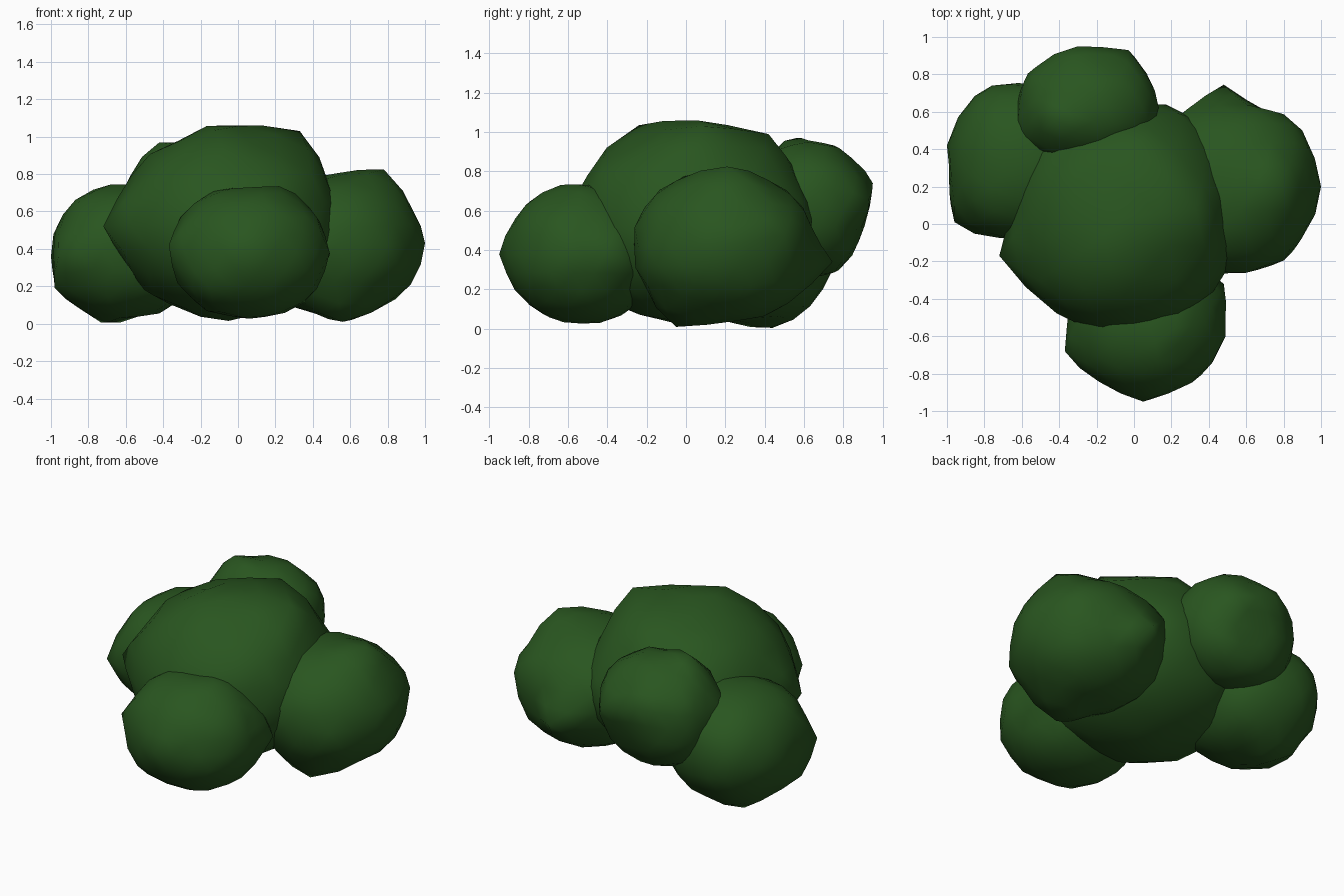
import bpy, bmesh, random
from mathutils import Vector

random.seed(7)

leaf = bpy.data.materials.new("leaf green")
leaf.diffuse_color = (0.022, 0.092, 0.014, 1)


def lobe(name, centre, radii, tips, p=2.25, jitter=0.02):
    """Lumpy smooth foliage ball; p above 2 makes it fuller.
    Each tip pulls the nearby surface out (or in) to that point."""
    c, r = Vector(centre), Vector(radii)
    bm = bmesh.new()
    bmesh.ops.create_icosphere(bm, subdivisions=3, radius=1)
    for v in bm.verts:
        d = v.co / sum(abs(k) ** p for k in v.co) ** (1 / p)
        v.co = c + d * random.uniform(1 - jitter, 1 + jitter) * r
    for t in tips:
        t = Vector(t)
        hit = min(bm.verts, key=lambda v: (v.co - c).angle(t - c))
        move = t - hit.co
        # neighbours follow part of the way, so the lumps are broad
        for e in hit.link_edges:
            e.other_vert(hit).co += move * 0.4
        hit.co = t
    for v in bm.verts:
        v.co.z = max(v.co.z, 0.005)
    for f in bm.faces:
        f.smooth = True
    me = bpy.data.meshes.new(name)
    bm.to_mesh(me)
    bm.free()
    me.materials.append(leaf)
    bpy.context.collection.objects.link(bpy.data.objects.new(name, me))


# large middle mass
lobe("centre_foliage", (-0.05, 0.03, 0.53), (0.59, 0.60, 0.49),
     [(0.33, 0.08, 1.03), (-0.12, -0.24, 1.035), (-0.05, 0.04, 1.06),
      (-0.72, -0.17, 0.52), (0.02, 0.42, 0.99), (0.55, 0.06, 0.62),
      (0.50, -0.24, 0.50), (0.17, 0.64, 0.50), (-0.12, -0.59, 0.55),
      (-0.05, 0.0, 0.015)])
# four surrounding clumps
lobe("right_foliage", (0.53, 0.19, 0.42), (0.44, 0.455, 0.38),
     [(1.0, 0.20, 0.43), (0.78, 0.21, 0.825), (0.48, 0.745, 0.34),
      (0.90, 0.50, 0.48), (0.28, 0.61, 0.52), (0.30, -0.24, 0.38),
      (0.56, -0.05, 0.01)])
lobe("left_foliage", (-0.60, 0.33, 0.39), (0.385, 0.415, 0.36),
     [(-1.0, 0.42, 0.36), (-0.96, 0.01, 0.36), (-0.76, 0.74, 0.40),
      (-0.98, 0.20, 0.19), (-0.73, 0.44, 0.005)], p=2.3)
lobe("front_foliage", (0.06, -0.53, 0.38), (0.41, 0.38, 0.35),
     [(0.05, -0.95, 0.38), (0.49, -0.60, 0.38), (-0.37, -0.68, 0.42),
      (0.22, -0.56, 0.735), (0.48, -0.32, 0.36)])
lobe("back_foliage", (-0.25, 0.62, 0.61), (0.375, 0.30, 0.345),
     [(-0.30, 0.95, 0.74), (-0.03, 0.93, 0.66), (-0.42, 0.56, 0.97),
      (-0.65, 0.44, 0.57), (-0.38, 0.34, 0.75), (0.13, 0.52, 0.66),
      (-0.12, 0.84, 0.40)])
